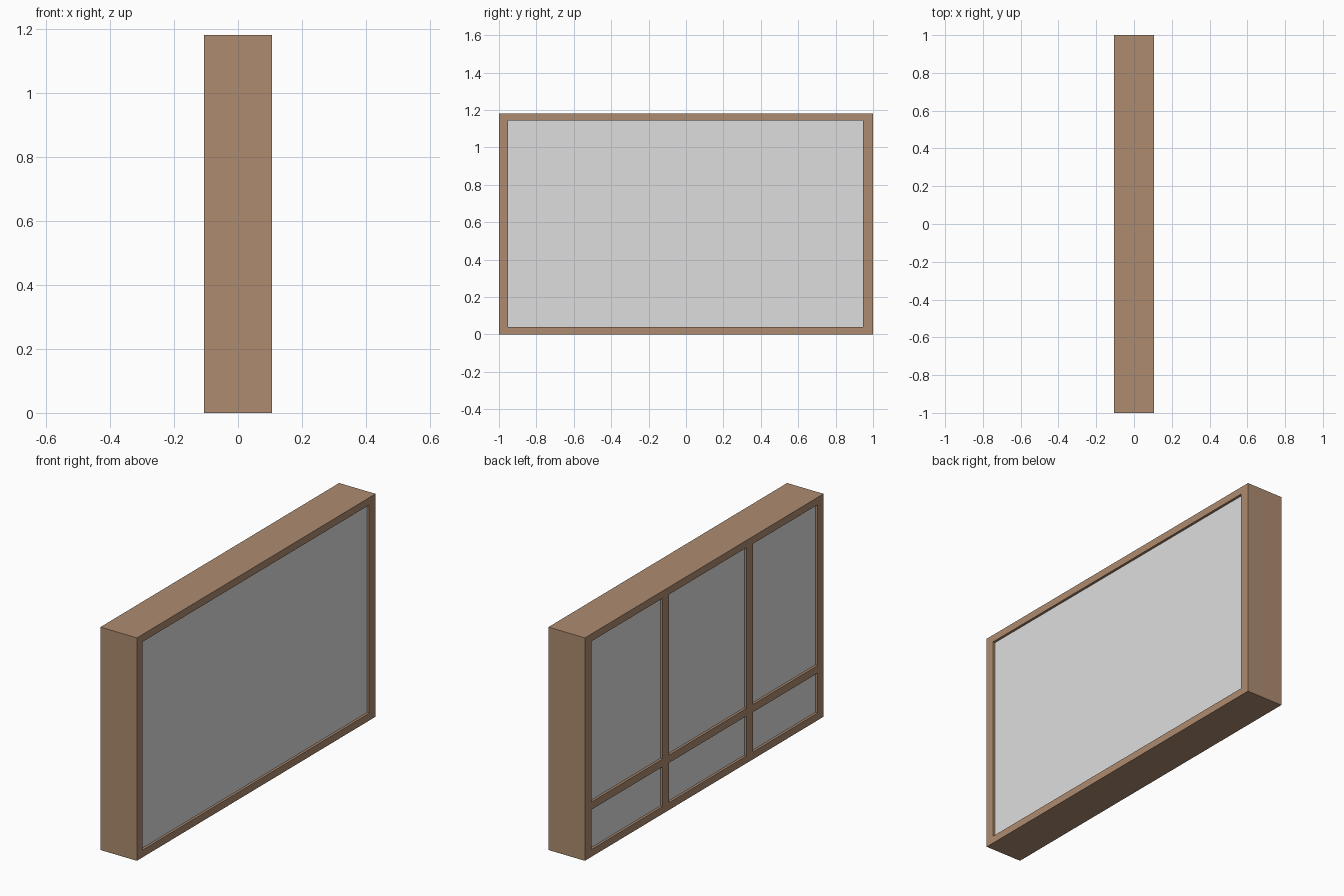
import bpy

if "Cube" in bpy.data.objects:
    bpy.data.objects.remove(bpy.data.objects["Cube"])


def material(name, rgb):
    m = bpy.data.materials.new(name)
    m.diffuse_color = (*rgb, 1.0)
    m.use_nodes = True
    m.node_tree.nodes["Principled BSDF"].inputs["Base Color"].default_value = m.diffuse_color
    return m


WOOD = material("brown wood", (0.42, 0.26, 0.16))
GLASS = material("pale grey glass", (0.73, 0.73, 0.73))


def box(name, x, y, z, mat):
    """Box from (min, max) ranges on each axis."""
    bpy.ops.mesh.primitive_cube_add(size=1)
    ob = bpy.context.object
    ob.name = name
    for v in ob.data.vertices:
        v.co = [r[0] if c < 0 else r[1] for c, r in zip(v.co, (x, y, z))]
    ob.data.materials.append(mat)
    return ob


# Overall sizes
X = (-0.107, 0.107)
H = 1.182
Y0, Y1 = -0.951, 0.946      # opening sides
Z0, Z1 = 0.039, 1.143       # opening bottom and top
RECESS = 0.013

# Outer frame: sill and head run full width, jambs fit between
box("sill", X, (-1, 1), (0, Z0), WOOD)
box("head", X, (-1, 1), (Z1, H), WOOD)
box("left_jamb", X, (-1, Y0), (Z0, Z1), WOOD)
box("right_jamb", X, (Y1, 1), (Z0, Z1), WOOD)

# Glass filling, set slightly back from both faces
box("glass", (X[0] + RECESS, X[1] - RECESS), (Y0, Y1), (Z0, Z1), GLASS)

# Glazing bars on the -x face only: two uprights and a low crossbar in three pieces
bar_x = (X[0], X[0] + RECESS)
uprights = [(-0.408, -0.354), (0.296, 0.350)]
for i, y in enumerate(uprights):
    box(f"upright_bar_{i + 1}", bar_x, y, (Z0, Z1), WOOD)
edges = [Y0, *uprights[0], *uprights[1], Y1]
for i in range(3):
    box(f"cross_bar_{i + 1}", bar_x, (edges[2 * i], edges[2 * i + 1]), (0.25, 0.291), WOOD)
